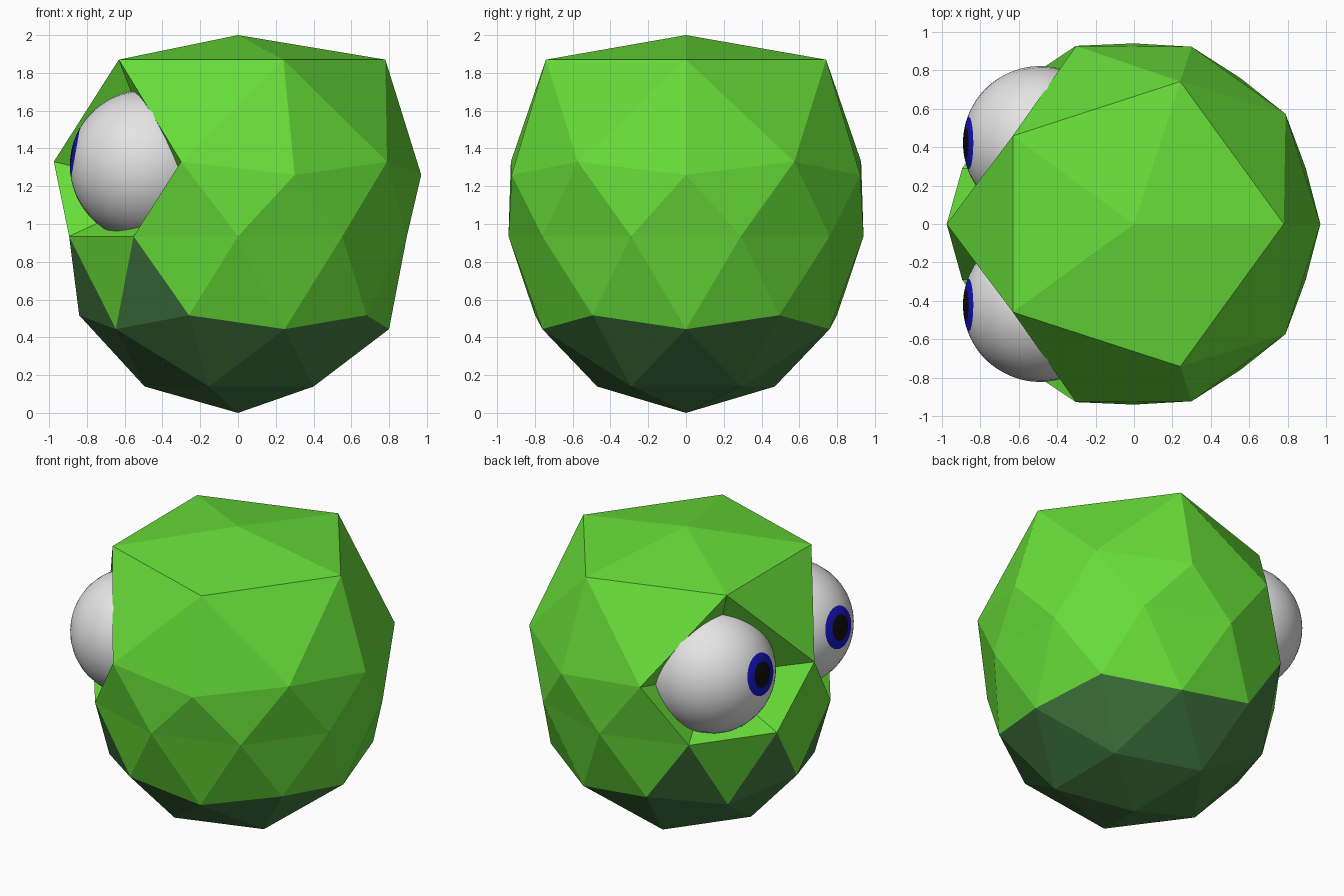
import bpy, bmesh, math
from mathutils import Matrix, Vector

if "Cube" in bpy.data.objects:
    bpy.data.objects.remove(bpy.data.objects["Cube"])


def material(name, rgb):
    m = bpy.data.materials.new(name)
    m.diffuse_color = (*rgb, 1.0)
    m.use_nodes = True
    m.node_tree.nodes["Principled BSDF"].inputs["Base Color"].default_value = m.diffuse_color
    return m


light_green = material("light green", (0.135, 0.72, 0.04))
dark_green = material("dark green", (0.058, 0.205, 0.055))
white = material("eye white", (0.78, 0.78, 0.78))
blue = material("iris blue", (0.008, 0.008, 0.55))
black = material("pupil black", (0.004, 0.004, 0.004))


def add_object(name, bm, mats):
    bmesh.ops.recalc_face_normals(bm, faces=bm.faces)
    me = bpy.data.meshes.new(name)
    bm.to_mesh(me)
    bm.free()
    for m in mats:
        me.materials.append(m)
    ob = bpy.data.objects.new(name, me)
    bpy.context.collection.objects.link(ob)
    return ob


# Body: faceted ball with widened upper rings (source z, new radius, new z)
RINGS = [(1.0, 0.0, 2.0), (0.851, 0.78, 1.87), (0.526, 0.975, 1.33), (0.447, 0.97, 1.26)]
bm = bmesh.new()
bmesh.ops.create_icosphere(bm, subdivisions=2, radius=1.0)
for v in bm.verts:
    if v.co.z < 0.1:
        v.co = Vector((v.co.x * 0.94, v.co.y * 0.94, (v.co.z + 1) * 0.935))
        continue
    _, radius, height = min(RINGS, key=lambda r: abs(r[0] - v.co.z))
    # Eye sockets: the two rear-corner vertices on the -x side are pushed in
    if abs(v.co.z - 0.447) < 0.03 and v.co.x < -0.5:
        radius, height = 0.45, 1.18
    angle = math.atan2(v.co.y, v.co.x)
    v.co = Vector((radius * math.cos(angle), radius * math.sin(angle), height))

# Dark underside, with dark points reaching up below the eyes
for f in bm.faces:
    c = f.calc_center_median()
    f.material_index = int(c.z < 0.5 or (c.z < 0.7 and c.x < -0.4))
add_object("body", bm, [light_green, dark_green])

# Eyes: spheres facing -x and tilted up, iris and pupil as polar caps
for side, name in ((1, "back_eye"), (-1, "front_eye")):
    bm = bmesh.new()
    bmesh.ops.create_uvsphere(bm, u_segments=32, v_segments=45, radius=0.4)
    for f in bm.faces:
        f.smooth = True
        c = f.calc_center_median()
        polar = math.degrees(math.atan2(math.hypot(c.x, c.y), c.z))
        f.material_index = 2 if polar < 12 else 1 if polar < 20 else 0
    bm.transform(Matrix.Translation((-0.49, side * 0.422, 1.31))
                 @ Matrix.Rotation(math.radians(-80), 4, 'Y'))
    add_object(name, bm, [white, blue, black])
